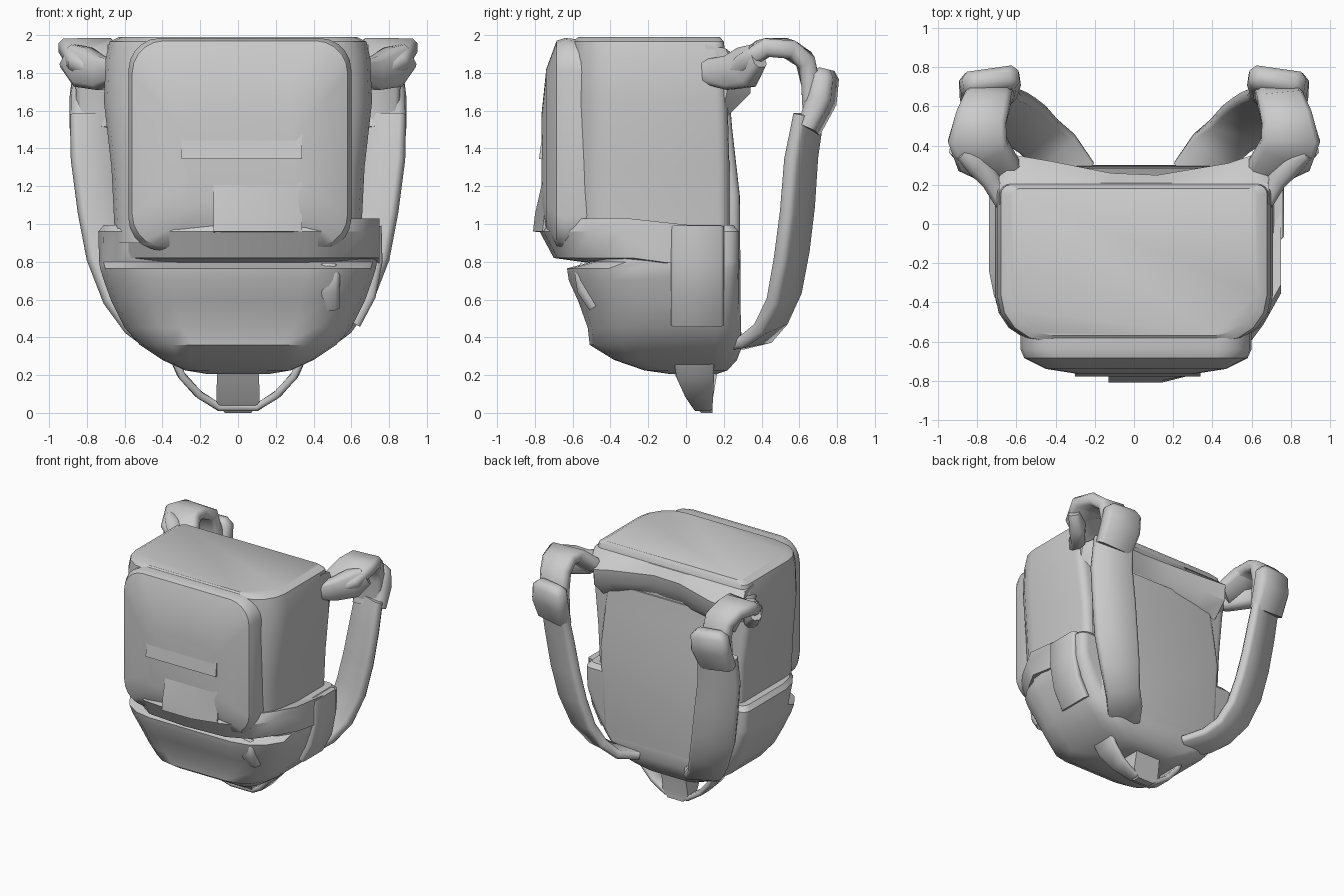
import bpy, bmesh, math
from mathutils import Vector


def loft(name, rings, angle=35):
    """Skin a list of equal-length point rings and cap both ends."""
    bm = bmesh.new()
    vr = [[bm.verts.new(p) for p in r] for r in rings]
    n = len(vr[0])
    for a, b in zip(vr, vr[1:]):
        for i in range(n):
            j = (i + 1) % n
            bm.faces.new((a[i], a[j], b[j], b[i]))
    bm.faces.new(vr[0])
    bm.faces.new(vr[-1])
    bmesh.ops.recalc_face_normals(bm, faces=bm.faces)
    me = bpy.data.meshes.new(name)
    bm.to_mesh(me)
    bm.free()
    ob = bpy.data.objects.new(name, me)
    bpy.context.collection.objects.link(ob)
    bpy.ops.object.select_all(action='DESELECT')
    ob.select_set(True)
    bpy.context.view_layer.objects.active = ob
    bpy.ops.object.shade_smooth_by_angle(angle=math.radians(angle))
    return ob


def rounded(u0, u1, v0, v1, r, n=4):
    """2D rounded rectangle; r is one radius or (low v, high v) radii."""
    ra, rb = r if isinstance(r, tuple) else (r, r)
    pts = []
    for k, (u, v, q) in enumerate([(u1 - rb, v1 - rb, rb), (u0 + rb, v1 - rb, rb),
                                   (u0 + ra, v0 + ra, ra), (u1 - ra, v0 + ra, ra)]):
        for i in range(n + 1):
            a = math.pi / 2 * (k + i / n)
            pts.append((u + q * math.cos(a), v + q * math.sin(a)))
    return pts


def stack(name, secs):
    """Loft of horizontal sections: z, half width, y front, y back, radius."""
    return loft(name, [[(x, y, z) for x, y in rounded(-w, w, y0, y1, r)]
                       for z, w, y0, y1, r in secs])


def ribbon(name, path, wdir=(1, 0, 0), side=1):
    """Bevelled strap along points (x, y, z, half width, half thickness)."""
    pts = [Vector((p[0] * side, p[1], p[2])) for p in path]
    rings = []
    for i, p in enumerate(pts):
        t = (pts[min(i + 1, len(pts) - 1)] - pts[max(i - 1, 0)]).normalized()
        w = Vector(wdir)
        w.x *= side
        w = (w - t * w.dot(t)).normalized()
        nrm = t.cross(w)
        hw, ht = path[i][3:]
        c = ht * 0.5
        sec = [(hw, ht - c), (hw - c, ht), (c - hw, ht), (-hw, ht - c),
               (-hw, c - ht), (c - hw, -ht), (hw - c, -ht), (hw, c - ht)]
        rings.append([p + w * a + nrm * b for a, b in sec])
    return loft(name, rings, 50)


# Upper compartment
stack("main_body", [
    (0.90, .65, -.60, .23, (.22, .06)), (1.30, .67, -.60, .23, (.22, .06)),
    (1.65, .71, -.60, .22, (.24, .06)), (1.88, .70, -.60, .21, (.24, .06)),
    (1.965, .68, -.60, .20, (.24, .05)), (1.99, .63, -.57, .18, (.22, .04))])

# Lower pouch with a puffed front lip
stack("lower_pouch", [
    (0.205, .16, -.08, .16, .07), (0.225, .28, -.22, .22, .12),
    (0.28, .40, -.38, .27, .14), (0.36, .52, -.51, .30, (.28, .14)),
    (0.45, .60, -.52, .29, (.30, .14)), (0.59, .67, -.57, .28, (.34, .10)),
    (0.70, .71, -.62, .28, (.36, .08)), (0.765, .73, -.63, .28, (.36, .07)),
    (0.80, .735, -.50, .28, (.30, .06)), (0.96, .74, -.58, .28, (.34, .06)),
    (0.995, .71, -.58, .25, (.34, .06))])

# Rounded front panel: y, half width, z bottom, z top, radius
loft("front_panel", [
    [(x + .01, y, z) for x, z in rounded(-w, w, z0, z1, r, 5)]
    for y, w, z0, z1, r in [
        (-.50, .59, .88, 1.97, .17), (-.64, .59, .86, 1.985, .17),
        (-.685, .57, .88, 1.97, .17), (-.74, .46, .97, 1.82, .15),
        (-.765, .30, 1.1, 1.58, .10)]])

# Overhanging lower edge of the panel
loft("panel_lower_lip", [
    [(x, -.36 + d, .79), (x, -.52 + d, .795), (x, -.70 + d, .82), (x, -.775 + d, .96),
     (x, -.73 + d, 1.03), (x, -.36 + d, .99)]
    for x, d in [(-.58, .24), (-.44, .10), (-.34, .03), (0, 0), (.36, .02), (.54, .1),
                 (.66, .26), (.75, .42)]])

# Pocket flap and crease ledge on the panel
loft("front_pocket", [
    [(x, -.68, .95), (x, -.81 + d, .96), (x, -.80 + d, 1.05),
     (x, -.762, 1.22), (x, -.68, 1.22)] for x, d in [(-.13, 0), (.14, 0), (.34, .05)]])
loft("panel_ledge", [
    [(x, -.70, 1.34), (x, -.778, 1.345), (x, -.76, 1.48), (x, -.70, 1.5)]
    for x in (-.30, .34)])

# Small buckle on the lower pouch
ribbon("pouch_buckle", [(.48, -.47, .57, .06, .05), (.48, -.53, .66, .06, .05),
                        (.48, -.55, .74, .06, .04), (.48, -.53, .78, .04, .03)])

# Tab down the right side
ribbon("side_tab", [(.73, .06, .99, .14, .03), (.735, .06, .80, .14, .03),
                    (.70, .06, .62, .14, .03), (.62, .06, .47, .14, .03)], (0, 1, 0))

# Padded back, tapering to the base
loft("back_panel", [
    [(x, y, z) for x, y in rounded(-w, w, .1, yb, .04)]
    for z, w, yb in [(.36, .46, .29), (.50, .56, .29), (1.15, .60, .285),
                     (1.5, .58, .245), (1.68, .56, .23)]])
# Sloping yoke whose corners flare out to the straps
loft("back_yoke", [
    [(x, .1, 1.95), (x, .21, 1.93), (x, yb, zt), (x, yb - .01, zb), (x, .2, zb - .14), (x, .1, 1.55)]
    for x, yb, zt, zb in [(-.69, .24, 1.86, 1.76), (-.60, .35, 1.82, 1.69),
                          (-.42, .32, 1.83, 1.72), (-.12, .26, 1.86, 1.78), (.12, .25, 1.86, 1.78),
                          (.48, .31, 1.83, 1.72), (.60, .35, 1.82, 1.69), (.69, .24, 1.86, 1.76)]])

# Low grab handle: flat loop and centre pad
half = [(.35, .04, .31, .11, .02), (.30, .05, .20, .10, .02),
        (.21, .07, .10, .075, .02), (.10, .09, .03, .05, .02)]
ribbon("base_loop", [(-x, *p) for x, *p in half] + half[::-1], (0, 1, 0))
loft("base_pad", [[(-w, y0, z), (w, y0, z), (w, y1, z), (-w, y1, z)]
                  for z, w, y0, y1 in [(0, .07, .08, .14), (.06, .115, .02, .14),
                                       (.24, .11, -.08, .17)]])

tilt = (1, -.4, 0)
for s, label in ((-1, "left"), (1, "right")):
    # Anchor wing on the shoulder
    ribbon(label + "_strap_anchor", [
        (.64, .04, 1.81, .05, .03), (.73, .22, 1.80, .09, .05),
        (.82, .32, 1.83, .11, .06), (.90, .38, 1.89, .07, .04)], (0, 0, 1), s)
    # Arch from the shoulder to the pad
    ribbon(label + "_strap_arch", [
        (.66, .26, 1.80, .10, .05), (.77, .35, 1.89, .15, .05),
        (.80, .43, 1.935, .15, .05), (.78, .54, 1.93, .13, .05),
        (.75, .63, 1.87, .12, .05), (.74, .66, 1.74, .12, .05),
        (.73, .66, 1.55, .12, .04)], side=s)
    # Cap on top of the pad
    ribbon(label + "_strap_cap", [
        (.73, .745, 1.82, .10, .03), (.73, .735, 1.78, .145, .06),
        (.735, .72, 1.66, .155, .065), (.745, .65, 1.50, .145, .05)],
        (1, -.15, 0), s)
    # Long shoulder pad curving in to the base
    ribbon(label + "_shoulder_pad", [
        (.745, .65, 1.58, .15, .035), (.73, .61, 1.35, .16, .04),
        (.69, .59, 1.08, .165, .04), (.645, .56, .84, .165, .04),
        (.575, .52, .62, .15, .04), (.49, .45, .47, .13, .04),
        (.40, .37, .39, .13, .035), (.30, .24, .36, .12, .03)], tilt, s)
